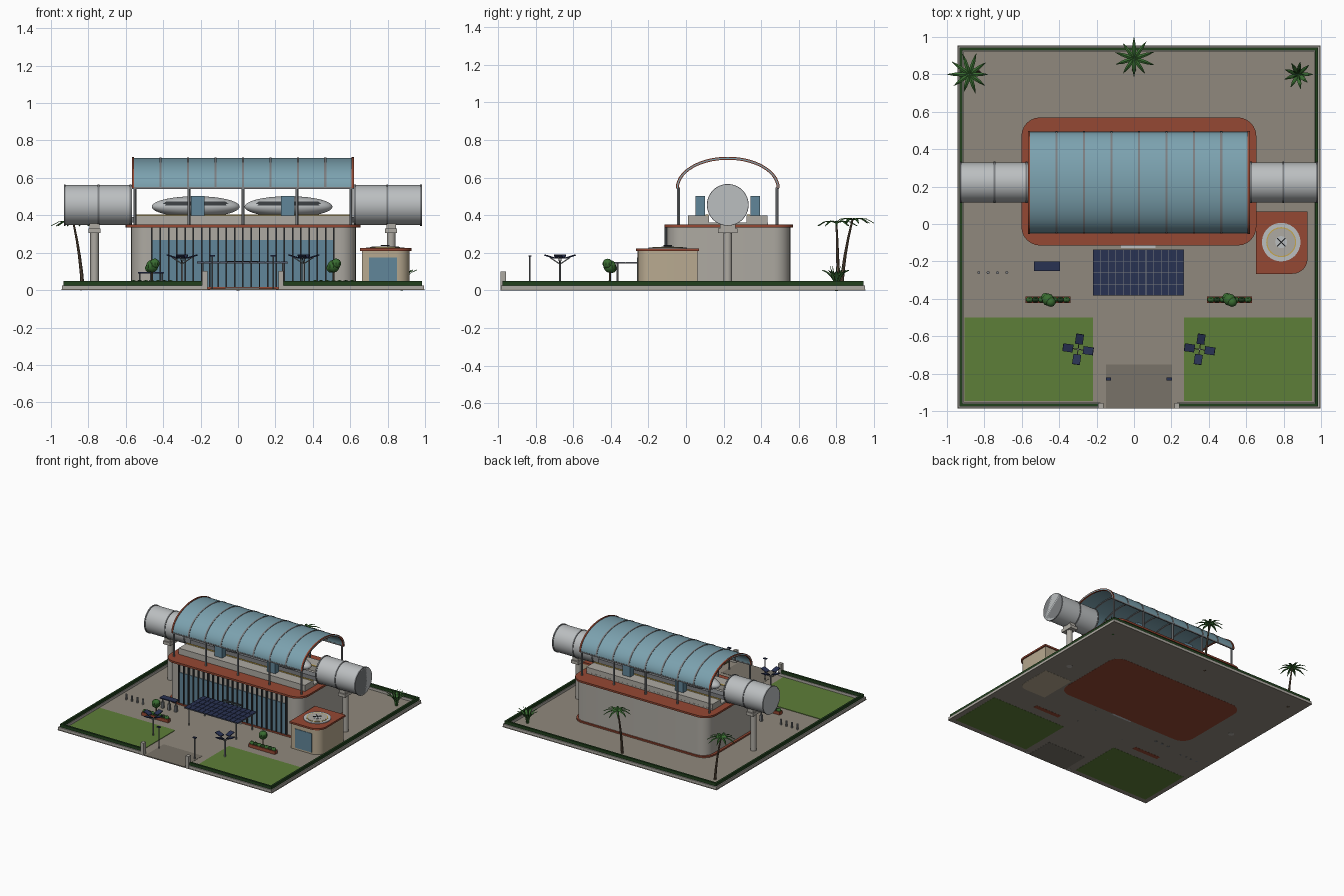
import bpy, bmesh, math, random
from mathutils import Vector, Matrix

if "Cube" in bpy.data.objects:
    bpy.data.objects.remove(bpy.data.objects["Cube"])
random.seed(4)
CX, TY, TZ = 0.026, 0.222, 0.455   # symmetry axis, tube axis y / z

def mat(name, r, g, b):
    m = bpy.data.materials.new(name)
    m.diffuse_color = (r, g, b, 1)
    m.use_nodes = True
    m.node_tree.nodes["Principled BSDF"].inputs["Base Color"].default_value = m.diffuse_color
    return m
RED = mat("terracotta", .30, .065, .033); PAVE = mat("paving", .28, .25, .205)
PATH = mat("path", .19, .17, .14); LAWN = mat("lawn", .11, .21, .04)
HEDGE = mat("hedge", .015, .05, .012); LEAF = mat("leaf", .04, .15, .03)
WALL = mat("wall", .42, .40, .36); TAN = mat("sand_wall", .48, .40, .28)
GLASS = mat("glass", .12, .24, .32); SKY = mat("canopy_glass", .20, .36, .43)
NAVY = mat("solar", .022, .032, .085); DARK = mat("dark_metal", .04, .045, .05)
STEEL = mat("steel", .5, .52, .53); GREY = mat("grey_metal", .2, .21, .22)
YEL = mat("yellow", .55, .38, .08); BARK = mat("bark", .12, .08, .05)

def finish(name, bm, m):
    bmesh.ops.recalc_face_normals(bm, faces=bm.faces)
    me = bpy.data.meshes.new(name)
    bm.to_mesh(me); bm.free()
    me.materials.append(m)
    ob = bpy.data.objects.new(name, me)
    bpy.context.collection.objects.link(ob)
    return ob

def box(name, x0, x1, y0, y1, z0, z1, m):
    bm = bmesh.new()
    bmesh.ops.create_cube(bm, size=1)
    for v in bm.verts:
        v.co = ((x0+x1)/2 + v.co.x*(x1-x0), (y0+y1)/2 + v.co.y*(y1-y0), (z0+z1)/2 + v.co.z*(z1-z0))
    return finish(name, bm, m)

def rod(name, a, b, r, m, r2=None, n=12):
    a, b = Vector(a), Vector(b)
    bm = bmesh.new()
    q = (b-a).to_track_quat('Z', 'Y').to_matrix().to_4x4()
    bmesh.ops.create_cone(bm, cap_ends=True, segments=n, radius1=r, radius2=r if r2 is None else r2,
                          depth=(b-a).length, matrix=Matrix.Translation((a+b)/2) @ q)
    return finish(name, bm, m)

def ball(name, c, r, m, seg=16, rings=10):
    bm = bmesh.new()
    bmesh.ops.create_uvsphere(bm, u_segments=seg, v_segments=rings, radius=1,
                              matrix=Matrix.Translation(c) @ Matrix.Diagonal((*r, 1)))
    return finish(name, bm, m)

def prism(name, pts, axis, t0, t1, m):
    # extrude a closed 2D outline along x (axis 0) or z (axis 2)
    bm = bmesh.new()
    put = (lambda p, t: (t, p[0], p[1])) if axis == 0 else (lambda p, t: (p[0], p[1], t))
    f = bm.faces.new([bm.verts.new(put(p, t0)) for p in pts])
    ext = bmesh.ops.extrude_face_region(bm, geom=[f])
    vs = [g for g in ext['geom'] if isinstance(g, bmesh.types.BMVert)]
    bmesh.ops.translate(bm, verts=vs, vec=Vector(put((0, 0), t1-t0)))
    return finish(name, bm, m)

def rounded(x0, x1, y0, y1, radii, n=6):
    # radii order: right-back, left-back, left-front, right-front
    pts = []
    corners = [(x1, y1, -1, -1), (x0, y1, 1, -1), (x0, y0, 1, 1), (x1, y0, -1, 1)]
    for k, (x, y, sx, sy) in enumerate(corners):
        r = radii[k]
        for i in range(n+1 if r else 1):
            a = math.pi/2*(k + i/n)
            pts.append((x+sx*r+r*math.cos(a), y+sy*r+r*math.sin(a)))
    return pts

def arch(name, x0, x1, lo, hi, m, n=28):
    # half-ellipse band across y
    angs = [math.pi*i/n for i in range(n+1)]
    e = lambda o, a: (TY+(.268+o)*math.cos(a), .545+(.158+o)*math.sin(a))
    return prism(name, [e(hi, a) for a in angs] + [e(lo, a) for a in reversed(angs)], 0, x0, x1, m)

# site, lawns, path, low wall and hedge
X0, X1, Y0, Y1 = -.945, .997, -.987, .955
box("ground", X0, X1, Y0, Y1, .001, .006, PAVE)
box("entrance_path", -.15, .203, Y0, -.75, 0, .008, PATH)
box("left_lawn", -.905, -.22, -.945, -.50, 0, .01, LAWN)
box("right_lawn", .267, .952, -.945, -.50, 0, .01, LAWN)
for nm, i, j, h, m in (("kerb", .003, .033, .026, WALL), ("hedge", .012, .028, .05, HEDGE)):
    box("left_"+nm, X0+i, X0+j, Y0+i, Y1-i, .004, h, m)
    box("right_"+nm, X1-j, X1-i, Y0+i, Y1-i, .004, h, m)
    box("back_"+nm, X0+j, X1-j, Y1-j, Y1-i, .004, h, m)
    box("front_left_"+nm, X0+j, -.18, Y0+i, Y0+j, .004, h, m)
    box("front_right_"+nm, .23, X1-j, Y0+i, Y0+j, .004, h, m)

# main hall with terracotta base and roof slab
R = .1
box("entrance_step", -.07, .115, -.128, -.11, 0, .014, STEEL)
prism("hall_base", rounded(-.59, .645, -.112, .567, [R]*4), 2, 0, .018, RED)
prism("hall_wall", rounded(-.572, .63, -.1, .555, [R-.012]*4), 2, .018, .337, WALL)
prism("hall_roof", rounded(-.602, .654, -.115, .57, [R]*4), 2, .335, .35, RED)
box("front_glazing", -.46, .513, -.105, -.098, .018, .268, GLASS)
for i in range(23):
    x = -.46 + .973*i/22
    box("facade_fin", x-.004, x+.004, -.115, -.098, .018, .336, DARK)
box("door_frame", -.06, .11, -.114, -.1, .145, .155, DARK)

# platforms, track and lift cabins
box("platform_deck", -.545, .60, .01, .435, .35, .362, WALL)
for s in (-1, 1):
    a, b = sorted((TY+s*.1, TY+s*.212))
    box("platform", -.545, .60, a, b, .362, .40, WALL)
    a, b = sorted((TY+s*.102, TY+s*.117))
    box("platform_edge_strip", -.545, .60, a, b, .40, .403, YEL)
    for t in (-1, 1):
        x, y = CX+t*.24, TY+s*.147
        box("lift_cabin", x-.036, x+.036, y-.025, y+.025, .40, .503, GLASS)
box("track", -.567, .62, TY-.03, TY+.03, .362, .392, GREY)

# vehicles: ellipsoid shells with a dark window band
for s in (-1, 1):
    x = CX+s*.248-.004
    pod = ball("pod", (x, TY, .446), (.235, .085, .056), STEEL, 64, 24)
    pod.data.materials.append(DARK)
    for p in pod.data.polygons:
        if .1 < (p.center.z-.446)/.056 < .55 and abs(p.center.x-x) < .165:
            p.material_index = 1

# vaulted canopy, ribs and columns
XA, XB = -.567, .62
arch("canopy_glass", XA, XB, -.003, .003, SKY)
for i in range(9):
    x = XA+.006 + (XB-XA-.012)*i/8
    end = i in (0, 8)
    arch("canopy_rib", x-.006, x+.006, -.008, .008 if end else .006, RED if end else GREY)
for s in (-1, 1):
    box("canopy_eave", XA, XB, TY+s*.268-.005, TY+s*.268+.005, .54, .55, GREY)
    for i in range(5):
        x = -.551 + 1.155*i/4
        rod("canopy_column", (x, TY+s*.262, .345), (x, TY+s*.262, .548), .008, GREY)

# tubes on piers
for s in (-1, 1):
    def tx(d): return CX+s*d
    rod("tube", (tx(.592), TY, TZ), (tx(.957), TY, TZ), .107, STEEL, n=40)
    for d in (.6, .772, .952):
        rod("tube_ring", (tx(d-.005), TY, TZ), (tx(d+.005), TY, TZ), .111, GREY, n=40)
    rod("tube_pier", (tx(.793), TY, 0), (tx(.793), TY, .31), .023, WALL, n=20)
    box("pier_cap", tx(.793)-.032, tx(.793)+.032, TY-.053, TY+.053, .305, .33, WALL)
    box("pier_saddle", tx(.793)-.026, tx(.793)+.026, TY-.042, TY+.042, .33, .365, WALL)

# annex with landing pad and small drone
prism("annex_wall", rounded(.662, .917, -.257, .06, [0, 0, 0, .07]), 2, 0, .212, TAN)
prism("annex_roof", rounded(.652, .928, -.266, .068, [0, 0, 0, .08]), 2, .21, .224, RED)
box("annex_window", .70, .85, -.261, -.25, .02, .175, GLASS)
PX, PY = .787, -.097
for nm, r, z, m in (("pad", .103, .229, STEEL), ("pad_ring", .08, .231, YEL),
                    ("pad_inner", .074, .232, WALL), ("pad_centre", .032, .233, STEEL)):
    rod("landing_"+nm, (PX, PY, .22), (PX, PY, z), r, m, n=40)
for s in (-1, 1):
    rod("drone_arm", (PX-.022, PY-s*.022, .238), (PX+.022, PY+s*.022, .238), .003, DARK, n=6)

# solar entrance canopy
SX0, SX1, SY0, SY1 = -.22, .267, -.383, -.137
box("solar_canopy_frame", SX0, SX1, SY0, SY1, .143, .148, GREY)
for i in range(12):
    for j in range(4):
        w, d = (SX1-SX0)/12, (SY1-SY0)/4
        box("solar_panel", SX0+i*w+.0015, SX0+(i+1)*w-.0015, SY0+j*d+.0015, SY0+(j+1)*d-.0015, .147, .152, NAVY)
for s in (-1, 1):
    for y in (-.365, -.16):
        rod("solar_canopy_post", (CX+s*.215, y, 0), (CX+s*.215, y, .145), .005, GREY)

# solar trees, gate posts, lamps, planters (mirrored)
for s in (-1, 1):
    x, y = CX+s*.325, -.67
    rod("solar_tree_stem", (x, y, 0), (x, y, .15), .006, GREY)
    for k in range(4):
        rot = Matrix.Rotation(math.radians(90*k-8), 4, 'Z')
        p = Matrix.Translation((x, y, .18)) @ rot
        rod("solar_tree_branch", (x, y, .14), p @ Vector((.055, 0, -.004)), .003, GREY, n=6)
        ob = box("solar_tree_panel", -.028, .028, -.021, .021, -.003, .003, NAVY)
        ob.data.transform(p @ Matrix.Translation((.055, 0, 0)) @ Matrix.Rotation(-.3, 4, 'Y'))
    x = CX+s*.204
    box("gate_post", x-.014, x+.014, -.987, -.957, 0, .102, WALL)
    x = CX+s*.163
    rod("lamp_post", (x, -.83, 0), (x, -.83, .18), .004, GREY)
    box("lamp_head", x-.014, x+.014, -.838, -.822, .18, .187, NAVY)
    x, y = CX+s*.485, -.405
    box("planter", x-.12, x+.12, y-.018, y+.018, 0, .032, RED)
    for k in range(7):
        ball("planter_shrub", (x-.1+.033*k, y, .036), (.02, .016, .018), HEDGE if k % 2 else LEAF, 10, 6)
    rod("planter_trunk", (x, y, .03), (x, y, .12), .005, BARK)
    for dx, dy, dz, r in ((0, 0, .128, .034), (.014, -.012, .142, .027), (-.014, .012, .118, .025)):
        ball("planter_tree_crown", (x+dx, y+dy, dz), (r, r, r), LEAF, 10, 7)

# bollards and small charging shelter
for i in range(4):
    x = -.83+.05*i
    rod("bollard", (x, -.26, 0), (x, -.26, .05), .008, GREY)
box("shelter_roof", -.535, -.395, -.252, -.2, .09, .098, NAVY)
for x in (-.525, -.465, -.405):
    rod("shelter_leg", (x, -.226, 0), (x, -.226, .092), .005, GREY)
    box("shelter_charger", x-.01, x+.01, -.236, -.216, 0, .055, GREY)

# palms: curved trunk and tapering fronds
def palm(base, top, r, n, lift, droop, start=0):
    base, top = Vector(base), Vector(top)
    if top.z > .2:
        pts = [base.lerp(top, t) + (top-base)*Vector((1, 1, 0))*(t*t-t)*.6 for t in (0, .25, .5, .75, 1)]
        for i in range(4):
            rod("palm_trunk", pts[i], pts[i+1], .011-.0015*i, BARK, .0095-.0015*i, 8)
    bm = bmesh.new()
    for k in range(n):
        a = start + 2*math.pi*k/n
        L = r*(1 if k == 0 else random.uniform(.82, 1))
        d, side = Vector((math.cos(a), math.sin(a), 0)), Vector((-math.sin(a), math.cos(a), 0))
        rows = []
        for t, w in ((0, .003), (.3, .011), (.65, .009), (1, .001)):
            c = top + d*L*t + Vector((0, 0, lift*t - droop*t*t))
            rows.append([bm.verts.new(c+side*w-Vector((0, 0, .004))), bm.verts.new(c), bm.verts.new(c-side*w-Vector((0, 0, .004)))])
        for u, v in zip(rows, rows[1:]):
            for j in (0, 1):
                bm.faces.new((u[j], u[j+1], v[j+1], v[j]))
    finish("palm_fronds", bm, LEAF)

palm((-.83, .81, 0), (-.88, .80, .36), .12, 10, .06, .075, math.pi)
palm((0, .825, 0), (0, .885, .375), .115, 10, .06, .075, math.pi/2)
palm((.877, .80, 0), (.877, .80, .03), .08, 9, .15, .07)
for k in range(5):
    a = 1.26*k
    rod("shrub_blade", (.877, .80, 0), (.877+.035*math.cos(a), .80+.035*math.sin(a), .13), .008, LEAF, .001, 5)

# smooth shading with sharp edges kept
for ob in bpy.data.objects:
    ob.select_set(True)
    bpy.context.view_layer.objects.active = ob
bpy.ops.object.shade_smooth_by_angle(angle=math.radians(30))
